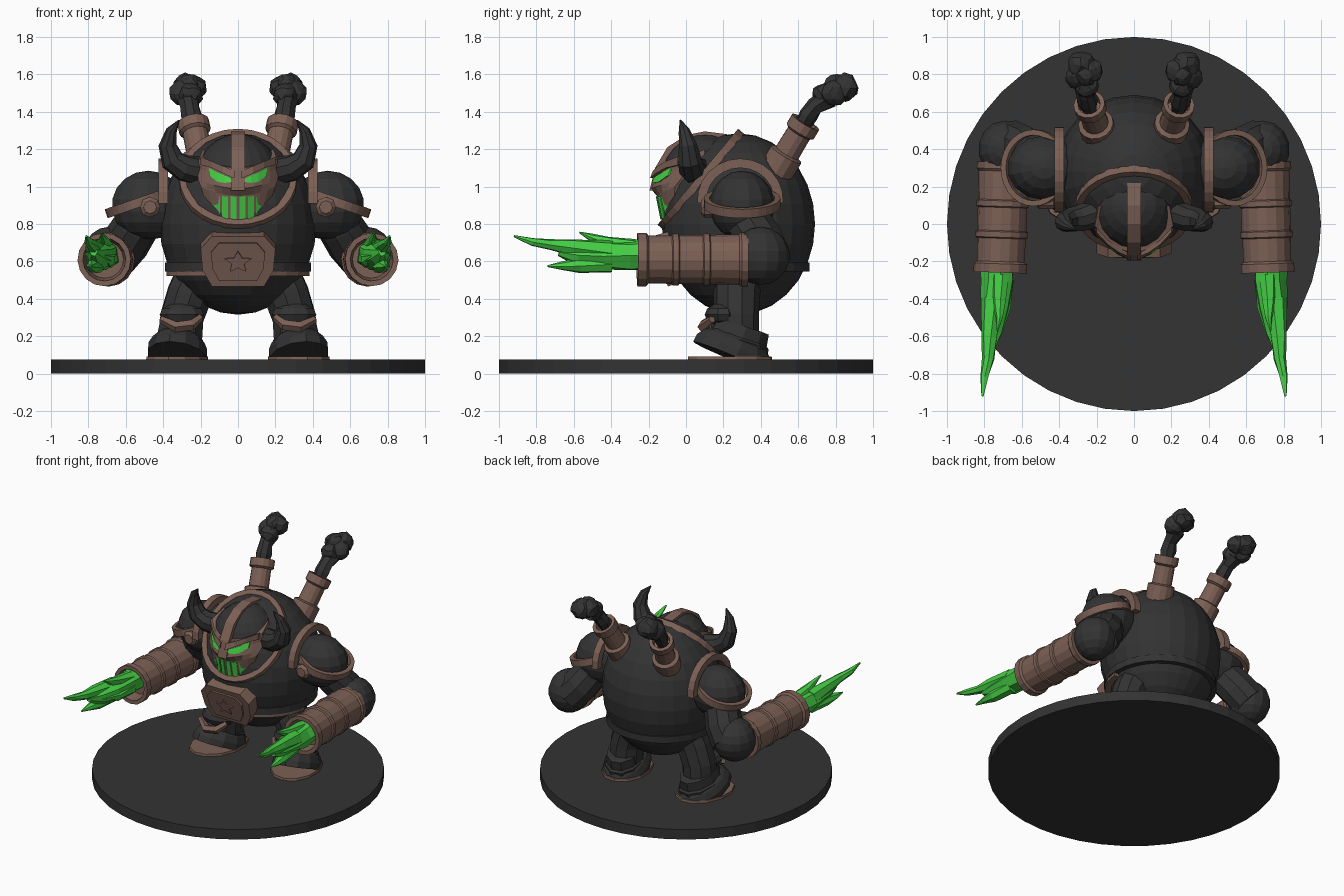
import bpy, bmesh, random
from math import sin, cos, pi, radians
from mathutils import Vector, Matrix

random.seed(4)
if "Cube" in bpy.data.objects:
    bpy.data.objects.remove(bpy.data.objects["Cube"])


def material(name, rgb):
    m = bpy.data.materials.new(name)
    m.use_nodes = True
    m.diffuse_color = (*rgb, 1)
    m.node_tree.nodes["Principled BSDF"].inputs["Base Color"].default_value = (*rgb, 1)
    return m


BLACK = material("dark iron", (0.033, 0.033, 0.033))
BROWN = material("brown metal", (0.2, 0.117, 0.09))
GREEN = material("green flame", (0.06, 0.62, 0.06))


def make(name, bm, mat, pair=False):
    """Turn a bmesh into an object; pairs get a mirrored twin at -x."""
    bmesh.ops.recalc_face_normals(bm, faces=bm.faces)
    for side in ("left_", "right_") if pair else ("",):
        if side == "right_":
            bmesh.ops.scale(bm, vec=(-1, 1, 1), verts=bm.verts)
            bmesh.ops.reverse_faces(bm, faces=bm.faces)
        mesh = bpy.data.meshes.new(side + name)
        bm.to_mesh(mesh)
        mesh.materials.append(mat)
        bpy.context.collection.objects.link(bpy.data.objects.new(side + name, mesh))
    bm.free()


def skin(bm, rows, closed=True):
    """Join rows of vertices with quads."""
    n = len(rows[0])
    for a, b in zip(rows, rows[1:]):
        for i in range(n if closed else n - 1):
            j = (i + 1) % n
            bm.faces.new((a[i], a[j], b[j], b[i]))


def ball(name, c, r, mat, pair=False, u=14, v=9):
    bm = bmesh.new()
    M = Matrix.Translation(c) @ Matrix.Diagonal((*r, 1))
    bmesh.ops.create_uvsphere(bm, u_segments=u, v_segments=v, radius=1, matrix=M)
    make(name, bm, mat, pair)


def tube(name, path, radii, mat, pair=False, sides=8, rough=0.0, M=Matrix()):
    """Sweep a circle of changing radius along a path."""
    bm, rows = bmesh.new(), []
    pts = [Vector(p) for p in path]
    t = (pts[1] - pts[0]).normalized()
    q = Vector((0, 0, 1)).rotation_difference(t)
    for i, p in enumerate(pts):
        d = pts[min(i + 1, len(pts) - 1)] - pts[max(i - 1, 0)]
        if d.length > 1e-5:
            q = t.rotation_difference(d.normalized()) @ q
            t = d.normalized()
        row = []
        for k in range(sides):
            a = 2 * pi * k / sides
            r = radii[i] * (1 + random.uniform(-rough, rough))
            row.append(bm.verts.new(M @ (p + q @ Vector((r * cos(a), r * sin(a), 0)))))
        rows.append(row)
    skin(bm, rows)
    bm.faces.new(rows[0])
    bm.faces.new(rows[-1])
    make(name, bm, mat, pair)


def lathe(name, a, b, profile, mat, pair=False, sides=14, M=Matrix()):
    """Turned part between a and b; profile holds (fraction, radius)."""
    bm = bmesh.new()
    a, b = Vector(a), Vector(b)
    q = Vector((0, 0, 1)).rotation_difference((b - a).normalized())
    rows = [[bm.verts.new(M @ (a.lerp(b, f) + q @ Vector((r * cos(2 * pi * k / sides), r * sin(2 * pi * k / sides), 0))))
             for k in range(sides)] for f, r in profile]
    skin(bm, rows)
    bm.faces.new(rows[0])
    bm.faces.new(rows[-1])
    make(name, bm, mat, pair)


def band(name, M, rx, ry, thick, width, mat, pair=False, sides=28):
    """Oval hoop with a rectangular section."""
    bm, rows = bmesh.new(), []
    for d, z in ((0, -1), (thick, -1), (thick, 1), (0, 1), (0, -1)):
        rows.append(rows[0] if len(rows) == 4 else [
            bm.verts.new(M @ Vector(((rx + d) * cos(2 * pi * k / sides), (ry + d) * sin(2 * pi * k / sides), z * width / 2)))
            for k in range(sides)])
    skin(bm, rows)
    make(name, bm, mat, pair)


def prism(name, pts, M, depth, mat, pair=False):
    bm = bmesh.new()
    rows = [[bm.verts.new(M @ Vector((x, y, z))) for x, y in pts] for z in (-depth / 2, depth / 2)]
    skin(bm, rows)
    bm.faces.new(rows[0])
    bm.faces.new(rows[1])
    make(name, bm, mat, pair)


def arc(rx, ry, thick, a0, a1, n=12):
    """Outline of a curved strip."""
    angles = [radians(a0 + (a1 - a0) * i / n) for i in range(n + 1)]
    return [(rx * cos(a), ry * sin(a)) for a in angles] + \
           [((rx - thick) * cos(a), (ry - thick) * sin(a)) for a in reversed(angles)]


def place(loc, axis="X", deg=0):
    return Matrix.Translation(loc) @ Matrix.Rotation(radians(deg), 4, axis)


# Stand
lathe("stand", (0, 0, 0), (0, 0, 0.075), ((0, 1), (1, 1)), BLACK, sides=40)

# Round body, belt and belly plate
ball("body", (0, 0.28, 0.8), (0.42, 0.41, 0.485), BLACK, u=24, v=14)
band("belt", place((0, 0.28, 0.57)), 0.35, 0.34, 0.04, 0.05, BLACK)
prism("belt_trim", arc(0.385, 0.375, 0.05, 185, 355), place((0, 0.28, 0.535)), 0.025, BROWN)
belly = place((0, -0.09, 0.615), "X", 107)
half = [(0.14, -0.14), (0.19, -0.05), (0.2, 0.07), (0.14, 0.14)]
outline = half + [(-x, y) for x, y in reversed(half)]
prism("belly_plate", outline, belly, 0.1, BROWN)
prism("belly_panel", [(x * 0.72, y * 0.75) for x, y in outline], belly, 0.125, BROWN)
star = [((0.075 if i % 2 == 0 else 0.035) * sin(i * pi / 5),
         (0.065 if i % 2 == 0 else 0.03) * cos(i * pi / 5)) for i in range(10)]
prism("belly_star", star, belly, 0.145, BROWN)

# Collar and helmet
band("collar", place((0, 0.09, 1.03), "X", 50), 0.275, 0.295, 0.04, 0.07, BROWN)
ball("helmet", (0, 0.1, 1.03), (0.235, 0.24, 0.25), BLACK, u=20, v=12)
ridge = [(-0.195, 0.98), (-0.165, 1.1), (-0.1, 1.21), (0, 1.275), (0.1, 1.295), (0.22, 1.28)]
inner = [(0.22, 1.2), (0.1, 1.22), (0, 1.2), (-0.08, 1.1), (-0.1, 0.98)]
prism("helmet_ridge", ridge + inner, Matrix(((0, 0, 1, 0), (1, 0, 0, 0), (0, 1, 0, 0), (0, 0, 0, 1))), 0.075, BROWN)

# Face mask: rows of height, half width and front depth
MASK = [(0.8, 0.15, -0.125), (0.95, 0.2, -0.155), (0.99, 0.215, -0.19), (1.05, 0.215, -0.17), (1.1, 0.21, -0.15)]


def face_y(x, z):
    y = MASK[0][2] if z < MASK[0][0] else MASK[-1][2]
    for (z0, _, y0), (z1, _, y1) in zip(MASK, MASK[1:]):
        if z0 <= z <= z1:
            y = y0 + (y1 - y0) * (z - z0) / (z1 - z0)
    return y + 0.14 * (x / 0.21) ** 2


def face_strip(name, cols, mat, pair=False, out=0.007):
    """Thin plate on the mask; cols holds (x, low z, high z)."""
    bm = bmesh.new()
    rows = [[bm.verts.new((x, face_y(x, z) - d, z)) for z, d in
             ((lo, out), (hi, out), (hi, -0.002), (lo, -0.002))] for x, lo, hi in cols]
    skin(bm, rows)
    bm.faces.new(rows[0])
    bm.faces.new(rows[-1])
    make(name, bm, mat, pair)


bm = bmesh.new()
rows = []
for z, w, _ in MASK:
    xs = [w * (i / 5 - 1) for i in range(11)]
    zs = [z + 0.05 * (x / w) ** 2 for x in xs]
    front = [bm.verts.new((x, face_y(x, h), h)) for x, h in zip(xs, zs)]
    back = [bm.verts.new((x * 0.9, 0.1, h + 0.05)) for x, h in reversed(list(zip(xs, zs)))]
    rows.append(front + back)
skin(bm, rows)
for row in (rows[0], rows[-1]):
    for i in range(10):
        bm.faces.new((row[i], row[i + 1], row[20 - i], row[21 - i]))
make("face_mask", bm, BROWN)
for i in range(4):
    x = 0.025 + 0.044 * i
    lift = 0.25 * x * x
    face_strip(f"grille_slot_{i + 1}", [(x - 0.016, 0.825 + lift, 0.945), (x + 0.016, 0.83 + lift, 0.95)], GREEN, True)
face_strip("eye", [(0.03, 1.025, 1.04), (0.07, 1.02, 1.06), (0.11, 1.025, 1.075), (0.155, 1.06, 1.1)], GREEN, True)
face_strip("brow", [(0.02, 1.045, 1.085), (0.08, 1.07, 1.11), (0.14, 1.1, 1.135), (0.2, 1.115, 1.16)], BROWN, True, 0.022)

# Horns
tube("horn", [(0.2, 0.06, 1.08), (0.29, 0.03, 1.1), (0.35, 0.02, 1.14), (0.375, 0.01, 1.22), (0.355, -0.01, 1.3), (0.315, -0.03, 1.355)],
     [0.08, 0.072, 0.065, 0.05, 0.03, 0.004], BLACK, True, 9)

# Chimneys with smoke
lathe("chimney", (0.185, 0.48, 1.08), (0.24, 0.64, 1.345),
      ((0, 0.095), (0.35, 0.095), (0.38, 0.07), (0.78, 0.068), (0.82, 0.085), (1, 0.085), (1, 0.06), (0.85, 0.055)), BROWN, True)
tube("smoke_stem", [(0.235, 0.61, 1.3), (0.245, 0.65, 1.38), (0.255, 0.69, 1.43), (0.265, 0.76, 1.48)],
     [0.04, 0.055, 0.05, 0.06], BLACK, True, 7, 0.15)
for i, (x, y, z, r) in enumerate(((0.25, 0.74, 1.49, 0.065), (0.3, 0.79, 1.5, 0.07), (0.23, 0.82, 1.53, 0.065),
                                  (0.28, 0.85, 1.53, 0.075), (0.26, 0.8, 1.545, 0.06))):
    bm = bmesh.new()
    bmesh.ops.create_icosphere(bm, subdivisions=2, radius=r, matrix=Matrix.Translation((x, y, z)))
    for v in bm.verts:
        v.co += Vector([random.uniform(-0.006, 0.006) for _ in range(3)])
    make(f"smoke_puff_{i + 1}", bm, BLACK, True)

# Shoulders
ball("shoulder", (0.48, 0.3, 0.9), (0.2, 0.175, 0.185), BLACK, True)
prism("shoulder_arch", arc(0.23, 0.22, 0.05, -5, 185), Matrix(((0, 0, 1, 0.4), (1, 0, 0, 0.29), (0, 1, 0, 0.93), (0, 0, 0, 1))), 0.05, BROWN, True)
band("shoulder_rim", place((0.53, 0.3, 0.915), "Y", 19), 0.155, 0.175, 0.03, 0.05, BROWN, True)
lathe("shoulder_bolt", (0.47, 0.2, 0.89), (0.47, 0.08, 0.89), ((0, 0.055), (0.85, 0.055), (1, 0.035)), BROWN, True, 8)

# Arms and gauntlets
tube("upper_arm", [(0.48, 0.3, 0.9), (0.55, 0.35, 0.78), (0.6, 0.4, 0.7), (0.67, 0.43, 0.62)], [0.12, 0.125, 0.13, 0.13], BLACK, True, 10)
ball("elbow", (0.69, 0.4, 0.63), (0.145, 0.155, 0.155), BLACK, True)
lathe("gauntlet", (0.695, 0.33, 0.61), (0.715, -0.26, 0.61),
      ((0, 0.13), (0, 0.145), (0.06, 0.145), (0.08, 0.135), (0.34, 0.132), (0.35, 0.14), (0.4, 0.14), (0.41, 0.132),
       (0.62, 0.132), (0.63, 0.14), (0.68, 0.14), (0.69, 0.13), (0.9, 0.128), (0.92, 0.143), (1, 0.143), (1, 0.115), (0.85, 0.1)), BROWN, True, 16)

# Flaming hands
flames = [([(0.725, -0.16, 0.635), (0.73, -0.3, 0.635), (0.74, -0.45, 0.63), (0.76, -0.58, 0.635), (0.77, -0.68, 0.65)], [0.085, 0.085, 0.082, 0.055, 0.02]),
          ([(0.75, -0.4, 0.65), (0.77, -0.6, 0.675), (0.78, -0.72, 0.69), (0.8, -0.82, 0.705), (0.81, -0.92, 0.735)], [0.06, 0.045, 0.032, 0.022, 0.006]),
          ([(0.75, -0.4, 0.59), (0.77, -0.57, 0.58), (0.785, -0.66, 0.575), (0.79, -0.74, 0.575)], [0.045, 0.04, 0.025, 0.005]),
          ([(0.71, -0.28, 0.67), (0.72, -0.42, 0.7), (0.72, -0.5, 0.725), (0.73, -0.57, 0.755)], [0.05, 0.035, 0.022, 0.004]),
          ([(0.69, -0.3, 0.62), (0.69, -0.45, 0.61), (0.715, -0.6, 0.63)], [0.05, 0.035, 0.005])]
for i, (path, radii) in enumerate(flames):
    tube(f"flame_{i + 1}", path, radii, GREEN, True, 7, 0.14)

# Legs, knee guards and boots
tube("leg", [(0.21, 0.28, 0.52), (0.26, 0.27, 0.42), (0.3, 0.27, 0.3), (0.31, 0.27, 0.16)], [0.13, 0.125, 0.12, 0.12], BLACK, True, 10)
ball("knee_guard", (0.3, 0.2, 0.315), (0.125, 0.1, 0.065), BLACK, True, 10, 6)
tube("knee_trim", [(0.2, 0.15, 0.3), (0.25, 0.1, 0.26), (0.33, 0.09, 0.25), (0.41, 0.14, 0.29)], [0.02, 0.03, 0.03, 0.02], BROWN, True, 5)
foot = place((0.325, 0.235, 0), "Z", 12) @ Matrix.Diagonal((0.8, 1.1, 1, 1))
lathe("boot_cuff", (0, 0.02, 0.13), (0, 0.06, 0.25), ((0, 0.17), (0.4, 0.165), (0.5, 0.15), (1, 0.14)), BLACK, True, 10, foot)
lathe("boot", (0, 0, 0.09), (0, 0.05, 0.2), ((0, 0.2), (0.35, 0.2), (0.7, 0.175), (1, 0.13)), BLACK, True, 12, foot)
lathe("boot_sole", (0, 0, 0.073), (0, 0, 0.092), ((0, 0.21), (1, 0.207)), BROWN, True, 12, foot)
